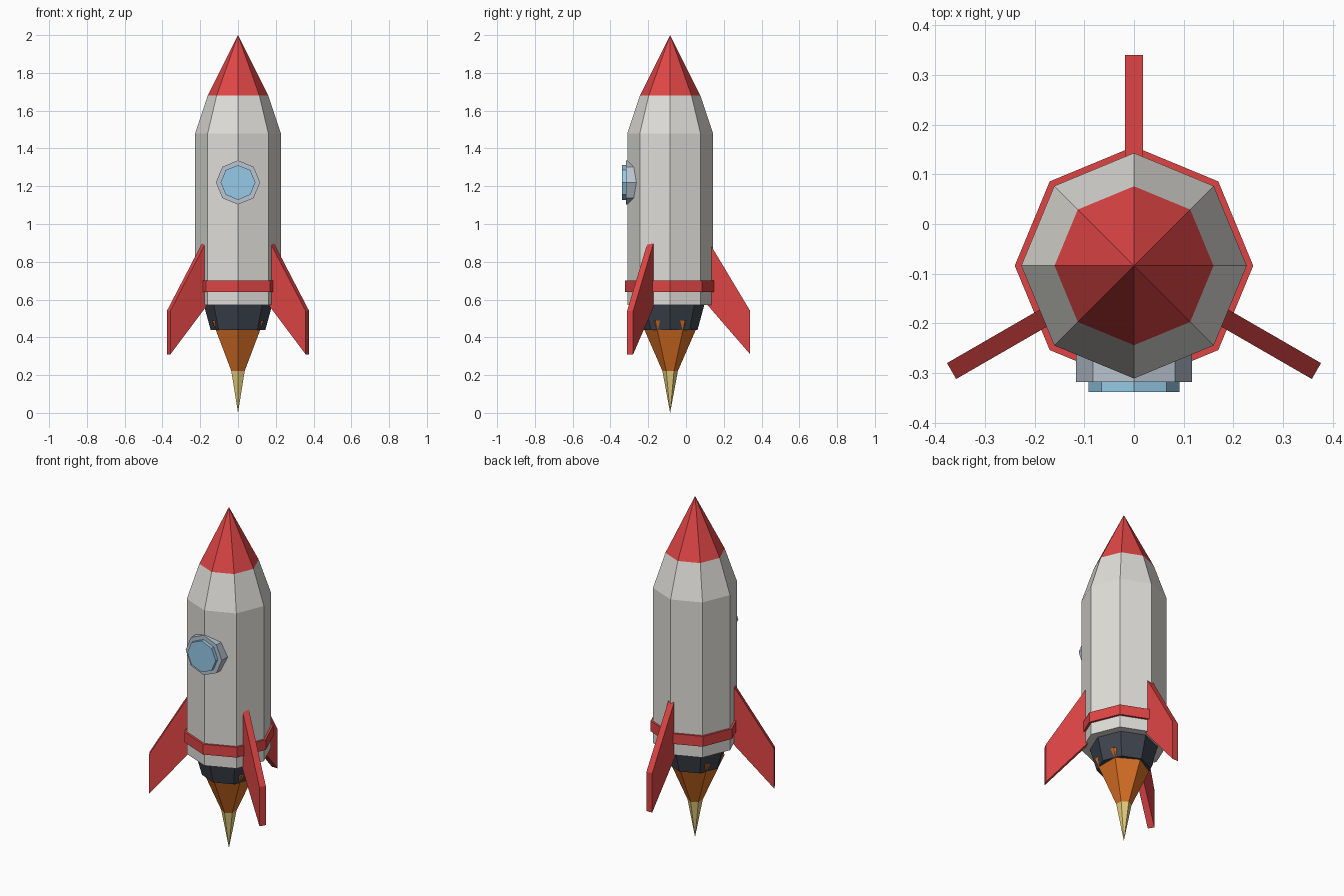
import bpy, bmesh
from math import sin, cos, pi, radians
from mathutils import Matrix, Vector

if "Cube" in bpy.data.objects:
    bpy.data.objects.remove(bpy.data.objects["Cube"])

AXIS_Y = -0.084  # the hull axis sits forward of the origin


def material(name, rgb):
    m = bpy.data.materials.new(name)
    m.use_nodes = True
    m.diffuse_color = (*rgb, 1)
    m.node_tree.nodes["Principled BSDF"].inputs["Base Color"].default_value = (*rgb, 1)
    return m


white = material("off_white", (0.74, 0.73, 0.69))
red = material("red", (0.74, 0.06, 0.06))
dark = material("charcoal", (0.048, 0.058, 0.078))
orange = material("orange", (0.70, 0.165, 0.018))
yellow = material("pale_yellow", (0.78, 0.61, 0.20))
steel = material("light_steel", (0.49, 0.55, 0.63))
blue = material("glass_blue", (0.30, 0.59, 0.80))


def finish(name, bm, mat, matrix):
    bmesh.ops.remove_doubles(bm, verts=bm.verts, dist=1e-5)
    bmesh.ops.recalc_face_normals(bm, faces=bm.faces)
    mesh = bpy.data.meshes.new(name)
    bm.to_mesh(mesh)
    bm.free()
    mesh.materials.append(mat)
    obj = bpy.data.objects.new(name, mesh)
    obj.matrix_world = matrix
    bpy.context.collection.objects.link(obj)
    return obj


def turned(name, profile, sides, mat, matrix=Matrix.Translation((0, AXIS_Y, 0))):
    """Faceted solid from (radius, height) pairs, with a corner facing -y."""
    bm = bmesh.new()
    rings = []
    for r, z in profile:
        if r == 0:
            rings.append([bm.verts.new((0, 0, z))] * sides)
            continue
        angles = [2 * pi * i / sides - pi / 2 for i in range(sides)]
        rings.append([bm.verts.new((r * cos(a), r * sin(a), z)) for a in angles])
    for low, high in zip(rings, rings[1:]):
        for i in range(sides):
            j = (i + 1) % sides
            corners = dict.fromkeys((low[i], low[j], high[j], high[i]))
            bm.faces.new(list(corners))
    for (r, z), ring in ((profile[0], rings[0]), (profile[-1], rings[-1])):
        if r:
            bm.faces.new(ring)
    return finish(name, bm, mat, matrix)


# Hull, nose and ring
turned("hull", [(0.227, 0.57), (0.227, 1.48), (0.16, 1.68)], 8, white)
turned("nose_cone", [(0.16, 1.68), (0, 2.0)], 8, red)
turned("hull_band", [(0.24, 0.64), (0.24, 0.70)], 8, red)

# Engine and exhaust; the flame corners poke through the nozzle sides
turned("engine_nozzle", [(0.145, 0.44), (0.182, 0.575)], 8, dark)
turned("flame", [(0.041, 0.222), (0.158, 0.49)], 6, orange)
turned("flame_tip", [(0, 0), (0.041, 0.222)], 6, yellow)

# Porthole: rim and glass as octagonal discs facing forward
forward = Matrix.Translation((0, 0, 1.22)) @ Matrix.Rotation(radians(90), 4, "X")
turned("porthole_rim", [(0.117, 0.24), (0.117, 0.318)], 8, steel, forward)
turned("porthole_glass", [(0.092, 0.30), (0.092, 0.338)], 8, blue, forward)

# Three swept fins
FIN = [(0.19, 0.9), (0.208, 0.9), (0.424, 0.54), (0.424, 0.31), (0.19, 0.58)]
HALF = 0.0185
for label, degrees in (("back", 90), ("right", 210), ("left", 330)):
    bm = bmesh.new()
    face = bm.faces.new([bm.verts.new((r, -HALF, z)) for r, z in FIN])
    extruded = bmesh.ops.extrude_face_region(bm, geom=[face])
    moved = [v for v in extruded["geom"] if isinstance(v, bmesh.types.BMVert)]
    bmesh.ops.translate(bm, verts=moved, vec=Vector((0, 2 * HALF, 0)))
    turn = Matrix.Translation((0, AXIS_Y, 0)) @ Matrix.Rotation(radians(degrees), 4, "Z")
    fin = finish(label + "_fin", bm, red, turn)
